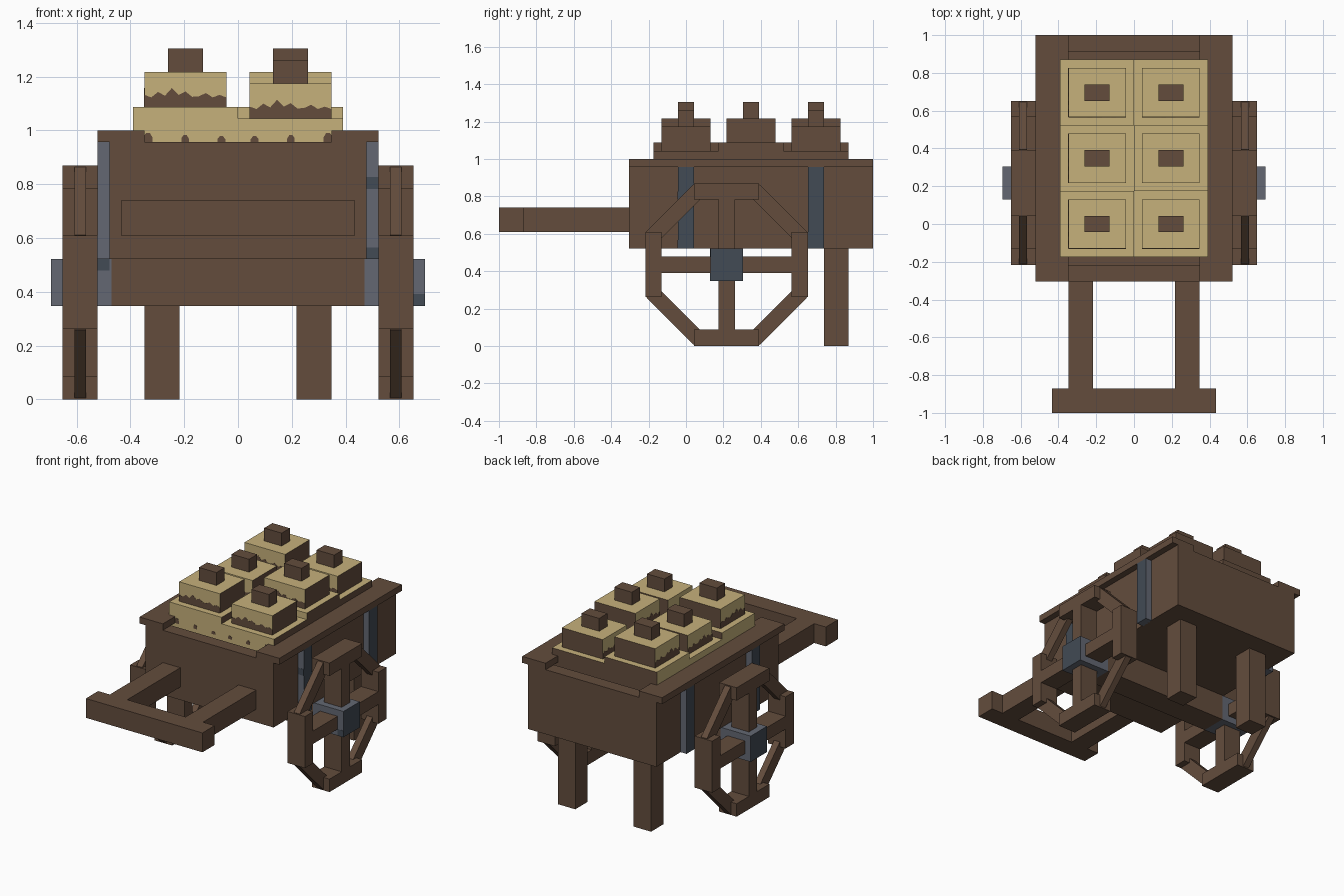
import bpy, bmesh, math
from mathutils import Vector, Matrix

cube = bpy.data.objects.get("Cube")
if cube:
    bpy.data.objects.remove(cube, do_unlink=True)
U = 2 / 46  # modelling grid: all box ranges are in these units


def material(name, rgb):
    m = bpy.data.materials.new(name)
    m.use_nodes = True
    m.diffuse_color = (*rgb, 1)
    bsdf = next(n for n in m.node_tree.nodes if n.type == 'BSDF_PRINCIPLED')
    bsdf.inputs["Base Color"].default_value = (*rgb, 1)
    return m


WOOD = material("brown wood", (0.125, 0.073, 0.046))
IRON = material("grey iron", (0.125, 0.137, 0.17))
DARK_IRON = material("dark iron", (0.054, 0.069, 0.09))
STRAW = material("pale straw", (0.565, 0.44, 0.198))


def finish(name, bm, mats):
    bmesh.ops.recalc_face_normals(bm, faces=bm.faces)
    mesh = bpy.data.meshes.new(name)
    bm.to_mesh(mesh)
    bm.free()
    for m in mats:
        mesh.materials.append(m)
    obj = bpy.data.objects.new(name, mesh)
    bpy.context.collection.objects.link(obj)
    return obj


def box(name, x, y, z, mat=WOOD, tilt=0):
    """Box from ranges in grid units, optionally tilted about x."""
    lo, hi = Vector((x[0], y[0], z[0])) * U, Vector((x[1], y[1], z[1])) * U
    bm = bmesh.new()
    bmesh.ops.create_cube(bm, size=1, matrix=Matrix.Translation((lo + hi) / 2)
                          @ Matrix.Rotation(tilt, 4, 'X')
                          @ Matrix.Diagonal((*(hi - lo), 1)))
    return finish(name, bm, [mat])


def iron_box(name, x, y, z):
    """Iron box, darker on its outward sides."""
    obj = box(name, x, y, z, IRON)
    obj.data.materials.append(DARK_IRON)
    for p in obj.data.polygons:
        p.material_index = int(abs(p.normal.x) > 0.5)


def straw_box(name, x, y, z):
    """Straw box, wooden on its back, left and bottom."""
    obj = box(name, x, y, z, STRAW)
    obj.data.materials.append(WOOD)
    for p in obj.data.polygons:
        p.material_index = int(p.normal.x > 0.5 or p.normal.y > 0.5 or p.normal.z < -0.5)


def plate(name, outline, place):
    """Thin wooden plate; place maps (along, up, out) to a point."""
    bm = bmesh.new()
    face = bm.faces.new([bm.verts.new(place(u, v, 0)) for u, v in outline])
    ext = bmesh.ops.extrude_face_region(bm, geom=[face])
    out = Vector(place(0, 0, 0.001)) - Vector(place(0, 0, 0))
    bmesh.ops.translate(bm, verts=[g for g in ext["geom"] if isinstance(g, bmesh.types.BMVert)], vec=out)
    finish(name, bm, [WOOD])


# Hollow cart body: floor, four walls and two top rails
box("floor", (-9, 9), (-5, 21), (12, 14))
for name, y in (("front_wall", (-7, -5)), ("back_wall", (21, 23))):
    box(name, (-11, 11), y, (12, 22))
for side, s in (("left", 1), ("right", -1)):
    def span(a, b):
        return tuple(sorted((a * s, b * s)))

    box(side + "_wall", span(9, 11), (-5, 21), (12, 22))
    box(side + "_rail", span(8, 12), (-7, 23), (22, 23))
    for i, y in enumerate((0, 16)):
        iron_box(f"{side}_band_{i}", span(10.8, 12), (y - 1, y + 1), (12, 22))

    # Handles and legs
    box(side + "_handle", span(5, 8), (-20, -7), (14, 17))
    box(side + "_leg", span(5, 8), (17, 20), (0, 12))

    # Wheel: hub, full-width spokes, four rim blocks and four thin diagonals
    cy, cz, rim = 5, 10, span(12, 15)
    iron_box(side + "_hub", span(10.8, 16), (cy - 2, cy + 2), (8, 12))
    box(side + "_spoke_upright", rim, (cy - 1, cy + 1), (2, 18))
    box(side + "_spoke_level", rim, (cy - 8, cy + 8), (cz - 1, cz + 1))
    for d in (-1, 1):
        yo, zo = cy + d * 9, cz + d * 9
        box(f"{side}_rim_level_{d}", rim, (cy - 4, cy + 4), (zo - 1, zo + 1))
        box(f"{side}_rim_upright_{d}", rim, (yo - 1, yo + 1), (cz - 4, cz + 4))
        for e in (-1, 1):
            y, z = cy + d * 6.3, cz + e * 6.3
            box(f"{side}_diagonal_{d}_{e}", span(13, 14), (y - 4.1, y + 4.1),
                (z - 0.95, z + 0.95), tilt=-d * e * math.pi / 4)

box("handle_bar", (-10, 10), (-23, -20), (14, 17))
box("axle", (-10.8, 10.8), (3, 7), (8, 12))

# Dark patches on the front of the ironwork
for name, x, y, z in (("band_patch_top", 11, -1, 18), ("band_patch_bottom", 11, -1, 12),
                      ("left_hub_patch", 15, 3, 8), ("right_hub_patch", -12, 3, 11)):
    box(name, (x, x + 1), (y - 0.03, y), (z, z + 1), DARK_IRON)

# Stacked goods: base, smaller block and knob, alternating in height
SPOT = ((-0.5, 0), (-0.5, 0.5), (-0.2, 1), (0.2, 1), (0.5, 0.5), (0.5, 0))
JAG = (0.045, 0.036, 0.056, 0.042, 0.07, 0.045, 0.058, 0.038, 0.04, 0.052, 0.036, 0.045, 0.036)
for col, cx in enumerate((-4.5, 4.5)):
    for row, cy in enumerate((0, 8, 16)):
        tag = f"{col}_{row}"
        top = 24 if (col + row) % 2 else 25
        straw_box("goods_base_" + tag, (cx - 4.5, cx + 4.5), (cy - 4, cy + 4), (top - 4, top))
        straw_box("goods_block_" + tag, (cx - 3.5, cx + 3.5), (cy - 3, cy + 3), (top, top + 3))
        box("goods_knob_" + tag, (cx - 1.5, cx + 1.5), (cy - 1, cy + 1), (top + 3, top + 5))

        # Ragged brown hem on the front and right of each block
        for face, half in (("front", 3.5 * U), ("right", 3 * U)):
            def place(u, v, out):
                if face == "front":
                    return (cx * U + u, (cy - 3) * U - out, top * U + v)
                return ((cx - 3.5) * U - out, cy * U + u, top * U + v)

            n = len(JAG) - 1
            outline = [(-half, 0)] + [(half * (2 * i / n - 1), h) for i, h in enumerate(JAG)] + [(half, 0)]
            plate(f"hem_{face}_{tag}", outline, place)

    # Brown hem tips showing above the front wall
    for k, (x, width, height) in enumerate(((0.335, 0.035, 0.034), (0.197, 0.028, 0.027), (0.062, 0.03, 0.022))):
        plate(f"hem_tip_{col}_{k}", SPOT,
              lambda u, v, out: (math.copysign(x, cx) + u * width, -4 * U - out, 22 * U + v * height))
